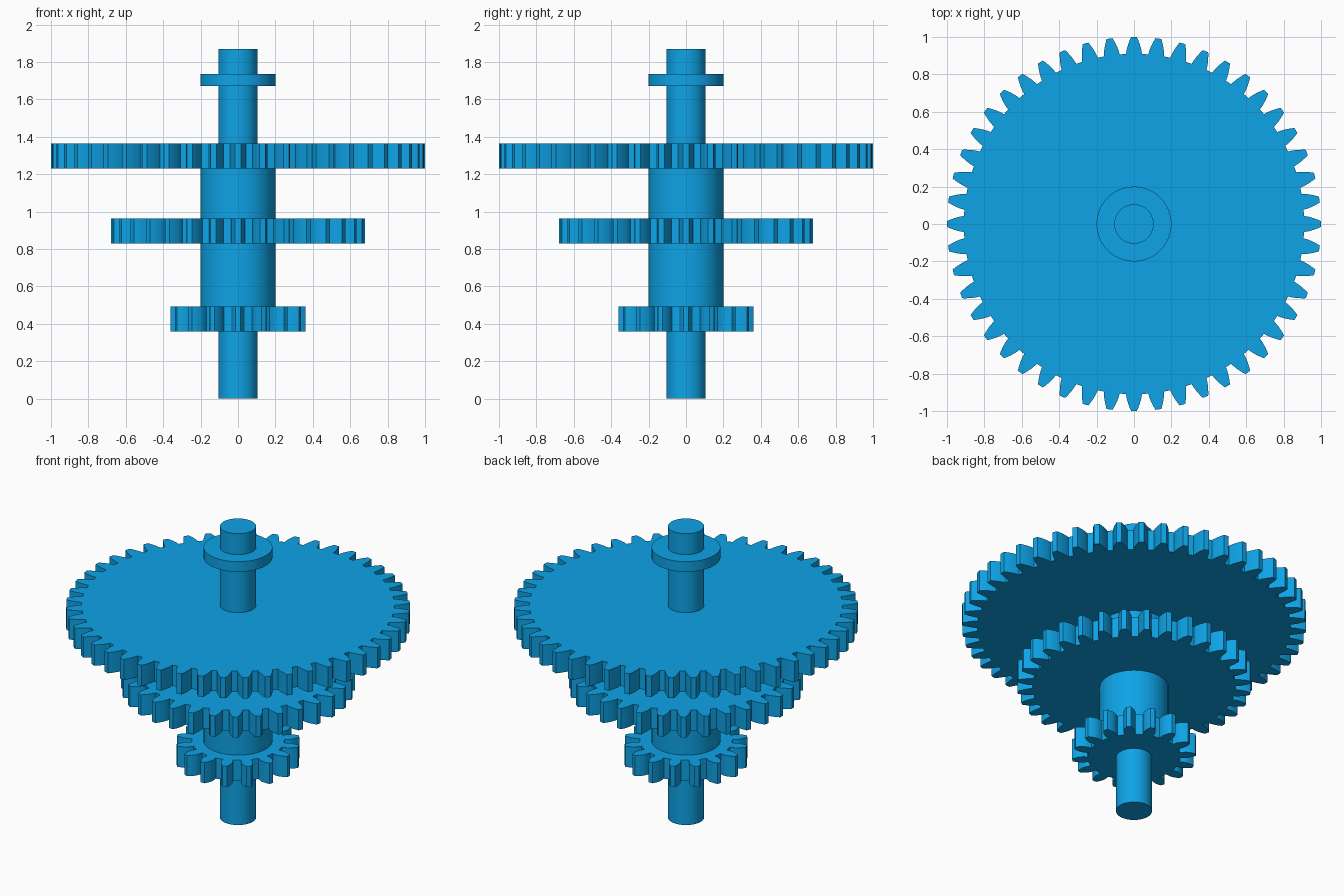
import bpy, bmesh, math

if "Cube" in bpy.data.objects:
    bpy.data.objects.remove(bpy.data.objects["Cube"])

MODULE = 0.04               # tooth size shared by all three gears
PRESSURE = math.radians(20)

blue = bpy.data.materials.new("sky_blue")
blue.diffuse_color = (0.0044, 0.376, 0.815, 1.0)
blue.use_nodes = True
blue.node_tree.nodes["Principled BSDF"].inputs["Base Color"].default_value = blue.diffuse_color


def extrude_outline(name, points, z0, z1):
    """Solid prism from a closed counter-clockwise outline."""
    bm = bmesh.new()
    low = [bm.verts.new((x, y, z0)) for x, y in points]
    high = [bm.verts.new((x, y, z1)) for x, y in points]
    n = len(points)
    bm.faces.new(low[::-1])
    bm.faces.new(high)
    for i in range(n):
        j = (i + 1) % n
        bm.faces.new((low[i], low[j], high[j], high[i]))
    mesh = bpy.data.meshes.new(name)
    bm.to_mesh(mesh)
    bm.free()
    mesh.materials.append(blue)
    obj = bpy.data.objects.new(name, mesh)
    bpy.context.collection.objects.link(obj)
    return obj


def polar(r, a):
    return (r * math.cos(a), r * math.sin(a))


def cylinder(name, radius, z0, z1, sides=64):
    pts = [polar(radius, 2 * math.pi * i / sides) for i in range(sides)]
    return extrude_outline(name, pts, z0, z1)


def gear(name, teeth, z0, z1, steps=5):
    """Spur gear with involute tooth flanks, one tooth pointing along +x."""
    pitch = MODULE * teeth / 2
    tip, root = pitch + MODULE, pitch - 1.25 * MODULE
    base = pitch * math.cos(PRESSURE)

    def inv(a):
        return math.tan(a) - a

    def half_angle(r):
        a = math.acos(min(1, base / r))
        return math.pi / (2 * teeth) + inv(PRESSURE) - inv(a)

    start = max(base, root)
    radii = [start + (tip - start) * i / steps for i in range(steps + 1)]
    if root < base - 1e-4:
        radii.insert(0, root)           # radial flank below the base circle
    pts = []
    for t in range(teeth):
        mid = 2 * math.pi * t / teeth
        pts += [polar(r, mid - half_angle(r)) for r in radii]
        pts += [polar(r, mid + half_angle(r)) for r in reversed(radii)]
    return extrude_outline(name, pts, z0, z1)


# Central shaft, collar and the thicker spacers between gears
cylinder("shaft", 0.105, 0.0, 1.87)
cylinder("collar", 0.2, 1.67, 1.735)
cylinder("lower_spacer", 0.2, 0.49, 0.83)
cylinder("upper_spacer", 0.2, 0.96, 1.23)

# Gear cluster
gear("small_gear", 16, 0.36, 0.493)
gear("middle_gear", 32, 0.83, 0.963)
gear("large_gear", 48, 1.23, 1.363)
